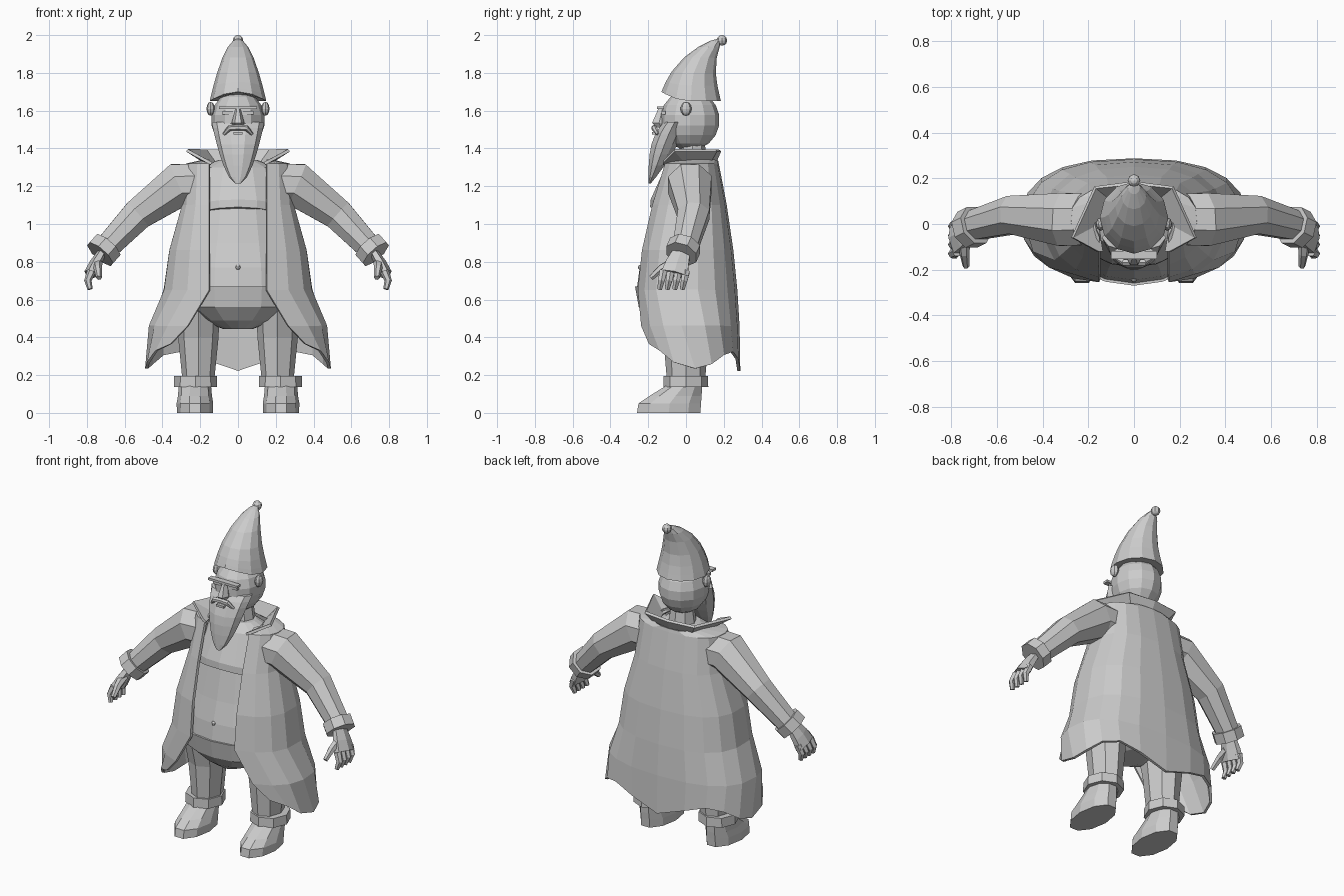
import bpy, bmesh
from math import sin, cos, acos, pi, sqrt, copysign
from mathutils import Vector

old_cube = bpy.data.objects.get("Cube")
if old_cube:
    bpy.data.objects.remove(old_cube)

colour = (.6, .6, .6, 1)
grey = bpy.data.materials.new("plain grey")
grey.use_nodes = True
grey.diffuse_color = colour
grey.node_tree.nodes["Principled BSDF"].inputs["Base Color"].default_value = colour


def finish(name, bm, mirror=False, thickness=0):
    """Turn a bmesh into a named object, optionally mirrored and thickened."""
    bmesh.ops.recalc_face_normals(bm, faces=bm.faces[:])
    mesh = bpy.data.meshes.new(name)
    bm.to_mesh(mesh)
    bm.free()
    mesh.materials.append(grey)
    part = bpy.data.objects.new(name, mesh)
    bpy.context.collection.objects.link(part)
    if mirror:
        part.modifiers.new("Mirror", 'MIRROR').use_clip = True
    if thickness:
        shell = part.modifiers.new("Solidify", 'SOLIDIFY')
        shell.thickness = thickness
        shell.offset = 0


def loft(name, rings, solid=True, **options):
    """Skin a list of equal point rings, capped when solid."""
    bm = bmesh.new()
    rows = [[bm.verts.new(point) for point in ring] for ring in rings]
    count = len(rows[0])
    for lower, upper in zip(rows, rows[1:]):
        for i in range(count if solid else count - 1):
            j = (i + 1) % count
            bm.faces.new((lower[i], lower[j], upper[j], upper[i]))
    if solid:
        bm.faces.new(rows[0])
        bm.faces.new(rows[-1])
    finish(name, bm, **options)


def oval(z, width, front, back, sides, centre=0, lift=0):
    """Level ring with a half width and front and back limits; lift raises its front."""
    middle, half = (front + back) / 2, (back - front) / 2
    angles = [2 * pi * i / sides for i in range(sides)]
    return [(centre + width * cos(a), middle + half * sin(a), z + lift * max(0, -sin(a)) ** 2)
            for a in angles]


def tower(name, levels, sides=12, centre=0, **options):
    """Stack ovals given as height, half width, front, back and optional lift."""
    rings = []
    for z, width, front, back, *lift in levels:
        rings.append(oval(z, width, front, back, sides, centre, *lift))
    loft(name, rings, **options)


def tube(name, path, flat=1, sides=6):
    """Sweep a mirrored tube along points given as x, y, z, radius; flat thins it across."""
    spots = [Vector(step[:3]) for step in path]
    rings = []
    for i, step in enumerate(path):
        along = spots[min(i + 1, len(spots) - 1)] - spots[max(i - 1, 0)]
        out = along.cross(Vector((0, 1, 0))).normalized()
        side = out.cross(along).normalized()
        angles = [2 * pi * (k + .5) / sides for k in range(sides)]
        rings.append([spots[i] + step[3] * (side * cos(a) + out * sin(a) * flat) for a in angles])
    loft(name, rings, mirror=True)


def ball(name, centre, size, sides=8, mirror=False):
    bm = bmesh.new()
    bmesh.ops.create_uvsphere(bm, u_segments=sides, v_segments=sides * 3 // 4, radius=1)
    bmesh.ops.scale(bm, vec=size, verts=bm.verts)
    bmesh.ops.translate(bm, vec=centre, verts=bm.verts)
    finish(name, bm, mirror)


def box(name, centre, size, mirror=False):
    bm = bmesh.new()
    bmesh.ops.create_cube(bm, size=1)
    bmesh.ops.scale(bm, vec=size, verts=bm.verts)
    bmesh.ops.translate(bm, vec=centre, verts=bm.verts)
    finish(name, bm, mirror)


# Hat: a rounded cone that leans back towards its bobble
def hat_level(t):
    taper = sqrt(1 - t)
    lean = .03 + .14 * t ** 3
    return 1.65 + .33 * t, .15 * taper, lean - .16 * taper, lean + .155 * taper, .05 * (1 - t) ** 3


tower("hat", [hat_level(t) for t in (0, .1, .25, .45, .7, .87, .97, .998)])
ball("hat_bobble", (0, .19, 1.972), Vector((1, 1, 1)) * .028)

# Head and face
ball("head", (0, .02, 1.55), (.142, .158, .16), sides=12)
tower("neck", [(1.28, .09, -.05, .12), (1.42, .07, -.03, .1)], sides=8)
ball("ear", (.145, 0, 1.61), (.022, .03, .037), mirror=True)
tower("nose", [(1.51, .02, -.16, -.1), (1.535, .034, -.185, -.1), (1.61, .013, -.15, -.1)], sides=6)
box("brow", (0, -.135, 1.615), (.2, .035, .014))
box("eye", (.055, -.119, 1.59), (.055, .02, .018), mirror=True)
box("lower_lip", (0, -.17, 1.48), (.05, .02, .014))
tube("moustache", [(0, -.168, 1.51, .015), (.045, -.168, 1.508, .016), (.075, -.15, 1.475, .008)])


# Beard: wide at the cheeks, narrowing forward to a point
def beard_level(t):
    return 1.54 - .33 * t, .14 * sqrt(1 - t), -.2 + .08 * (1 - t) ** 4, -.19 * t ** 1.5


tower("beard", [beard_level(t) for t in (0, .1, .2, .36, .52, .7, .88, .99)], sides=10)

# Belly, short shirt and trousers
tower("belly", [(1.3, .18, -.1, .12), (1.1, .24, -.165, .17), (.9, .29, -.21, .2),
                (.77, .32, -.245, .2), (.66, .33, -.26, .2), (.58, .3, -.22, .18)], sides=16)
tower("shirt", [(1.05, .26, -.19, .18, .04), (1.1, .26, -.187, .18, .03), (1.3, .2, -.11, .14),
                (1.34, .1, -.06, .1)], sides=16)
ball("navel", (0, -.24, .77), Vector((1, 1, 1)) * .014)
tower("trouser_seat", [(.67, .33, -.27, .19), (.56, .32, -.25, .2), (.49, .2, -.19, .16),
                       (.445, .08, -.13, .1)], sides=16)
tower("trouser_leg", [(.58, .115, -.17, .14), (.4, .107, -.12, .12), (.16, .083, -.1, .1)],
      sides=8, centre=.21, mirror=True)

# Boots with turned cuffs
tower("boot_cuff", [(.137, .115, -.12, .118), (.195, .113, -.118, .116)],
      sides=8, centre=.225, mirror=True)
tower("boot", [(0, .095, -.268, .085), (.05, .097, -.26, .088), (.09, .09, -.2, .09),
               (.15, .085, -.1, .09)], sides=10, centre=.228, mirror=True)


# Open coat: half rings from the front edge round to the back seam
def coat_ring(z, width, wave=0, steps=8, square=.8):
    opening = .15 + .6 * max(0, .65 - z)
    front = .24 * (z - .55) ** 2 - .26
    back = .28 - .1 * (z - .25) ** 2
    middle, half = (front + back) / 2, (back - front) / 2
    start = -acos((opening / width) ** (1 / square))
    ring = []
    for i in range(steps + 1):
        f = i / steps
        angle = start + (pi / 2 - start) * f
        x = width * max(0, cos(angle)) ** square if i < steps else 0
        y = middle + copysign(half * abs(sin(angle)) ** square, angle)
        ring.append((x, y, z + wave * (cos(2.7 * pi * f) - f)))
    return ring


coat = [coat_ring(z, width) for z, width in
        ((1.335, .17), (1.315, .27), (1.1, .29), (.86, .36), (.65, .39), (.46, .465))]
loft("coat", coat + [coat_ring(.31, .485, wave=.055)], solid=False, mirror=True, thickness=.016)

# Flared collar with pointed sides
neckline = [(.14, -.12), (.16, 0), (.12, .12), (0, .15)]
flare = [(.16, -.12), (.27, -.06), (.17, .16), (0, .18)]
loft("collar", [[(x, y, 1.32) for x, y in neckline],
                [(x, y, 1.39 if y > -.1 else 1.33) for x, y in flare]],
     solid=False, mirror=True, thickness=.016)

# Sleeves, cuffs and hands
tube("sleeve", [(.17, .02, 1.21, .12), (.31, .02, 1.21, .125), (.53, .04, 1.05, .09),
                (.715, -.01, .855, .068)], sides=8)
tube("sleeve_cuff", [(.69, -.005, .885, .09), (.73, -.025, .84, .09)], sides=8)
tube("palm", [(.715, -.02, .86, .05), (.755, -.045, .79, .07), (.78, -.06, .735, .08)], flat=.45)
for finger in range(4):
    y = -.12 + .04 * finger
    tube(f"finger_{finger + 1}", [(.775, y, .75, .023), (.795, y - .01, .7, .02),
                                  (.783, y - .02, .655, .014)])
tube("thumb", [(.745, -.07, .795, .028), (.742, -.13, .765, .022), (.735, -.185, .715, .015)])
